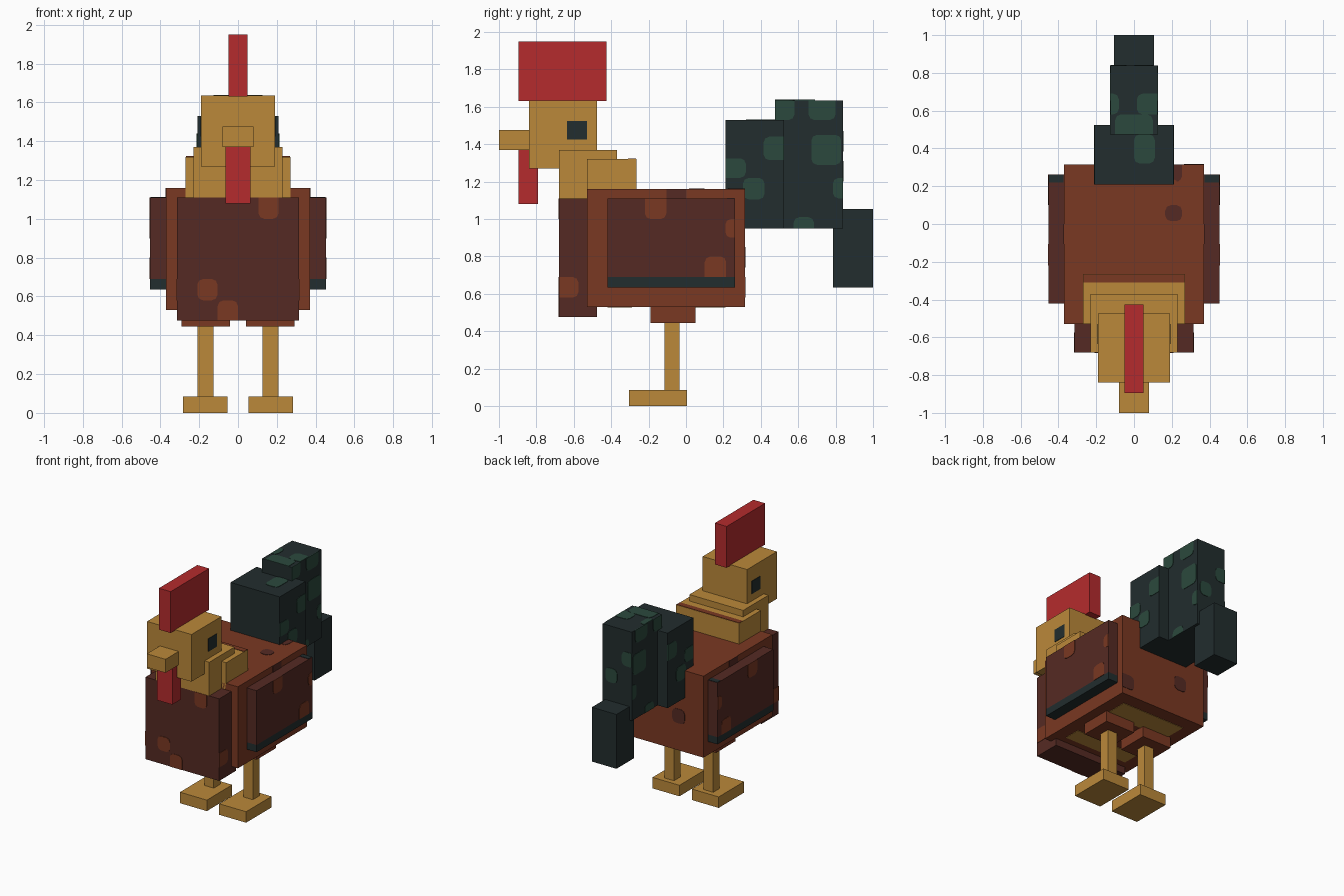
import bpy, bmesh
from mathutils import Vector

if "Cube" in bpy.data.objects:
    bpy.data.objects.remove(bpy.data.objects["Cube"], do_unlink=True)


def material(name, hex_code):
    srgb = [int(hex_code[i:i + 2], 16) / 255 for i in (0, 2, 4)]
    rgba = [c / 12.92 if c < 0.04 else ((c + 0.055) / 1.055) ** 2.4 for c in srgb] + [1]
    m = bpy.data.materials.new(name)
    m.use_nodes = True
    m.diffuse_color = rgba
    m.node_tree.nodes["Principled BSDF"].inputs["Base Color"].default_value = rgba
    return m


RED = material("comb red", "b52b2d")
TAN = material("golden tan", "bb893a")
RUST = material("rust brown", "7a3822")
DARK = material("dark brown", "552a23")
TEAL = material("blackish teal", "222d2e")
GREEN = material("tail green", "2b493d")


def finish(name, bm, mat):
    mesh = bpy.data.meshes.new(name)
    bmesh.ops.recalc_face_normals(bm, faces=bm.faces)
    bm.to_mesh(mesh)
    bm.free()
    mesh.materials.append(mat)
    obj = bpy.data.objects.new(name, mesh)
    bpy.context.collection.objects.link(obj)
    return obj


def box(name, mat, x, y, z):
    """Box from (min, max) ranges."""
    bm = bmesh.new()
    bmesh.ops.create_cube(bm, size=1)
    for v in bm.verts:
        v.co = Vector([(a + b) / 2 + c * (b - a) for c, (a, b) in zip(v.co, (x, y, z))])
    return finish(name, bm, mat)


def centred(name, mat, half, y, z):
    return box(name, mat, (-half, half), y, z)


def pair(name, mat, x, y, z):
    box("left_" + name, mat, x, y, z)
    box("right_" + name, mat, (-x[1], -x[0]), y, z)


def spots(name, mat, axis, level, rects, limits, mirror=False):
    """Thin rounded plates on the plane axis = level; corners at the limits stay square."""
    axes = [i for i in range(3) if i != axis]
    bm = bmesh.new()
    for u0, u1, v0, v1 in rects:
        for side in ((1, -1) if mirror else (1,)):
            ring = []
            for u, v, su, sv in ((u0, v0, 1, 1), (u1, v0, -1, 1), (u1, v1, -1, -1), (u0, v1, 1, -1)):
                at_edge = any(abs(c - l) < 0.01 for c, lim in ((u, limits[:2]), (v, limits[2:])) for l in lim)
                r = 0 if at_edge else 0.03
                arc = [(u, v + sv * r), (u + su * r * 0.3, v + sv * r * 0.3), (u + su * r, v)]
                if su != sv:
                    arc.reverse()
                ring += arc if r else arc[:1]
            layers = []
            for depth in (-0.003, 0.003):
                verts = []
                for u, v in ring:
                    co = Vector()
                    co[axis] = level * side + depth
                    co[axes[0]], co[axes[1]] = u, v
                    verts.append(bm.verts.new(co))
                bm.faces.new(verts)
                layers.append(verts)
            low, high = layers
            for i in range(len(low)):
                j = (i + 1) % len(low)
                bm.faces.new((low[i], low[j], high[j], high[i]))
    finish(name, bm, mat)


# Head
centred("comb", RED, 0.05, (-0.895, -0.425), (1.63, 1.95))
centred("head", TAN, 0.19, (-0.84, -0.475), (1.27, 1.635))
centred("beak", TAN, 0.08, (-1.0, -0.84), (1.37, 1.475))
centred("wattle", RED, 0.065, (-0.895, -0.79), (1.08, 1.37))
pair("eye", TEAL, (0.187, 0.193), (-0.635, -0.53), (1.425, 1.525))

# Neck
centred("neck_front", TAN, 0.23, (-0.68, -0.37), (1.11, 1.37))
centred("neck_back", TAN, 0.27, (-0.53, -0.265), (1.11, 1.32))
centred("neck_trim", RUST, 0.268, (-0.31, -0.267), (1.317, 1.323))

# Body and breast
centred("body", RUST, 0.37, (-0.53, 0.315), (0.53, 1.16))
centred("breast", DARK, 0.315, (-0.68, -0.475), (0.475, 1.11))
centred("belly_rear", TAN, 0.27, (0.02, 0.21), (0.527, 0.533))
centred("belly_front", TAN, 0.27, (-0.42, -0.29), (0.527, 0.533))
spots("breast_spots", RUST, 1, -0.68,
      [(0.105, 0.21, 1.0, 1.11), (-0.21, -0.105, 0.58, 0.69), (-0.105, 0, 0.475, 0.58)],
      (-0.315, 0.315, 0.475, 1.11))
spots("breast_side_spots", RUST, 0, 0.315, [(-0.68, -0.575, 0.58, 0.69)],
      (-0.68, -0.475, 0.475, 1.11), True)
spots("back_spots", DARK, 2, 1.16,
      [(0.165, 0.255, 0.015, 0.1), (0.205, 0.255, 0.225, 0.315)], (-0.37, 0.37, -0.53, 0.315))
spots("body_side_spots", DARK, 0, 0.37, [(-0.105, 0, 1.05, 1.16)],
      (-0.53, 0.315, 0.53, 1.16), True)
spots("rump_spots", DARK, 1, 0.315,
      [(-0.21, -0.105, 0.74, 0.85), (0.265, 0.37, 0.58, 0.69)], (-0.37, 0.37, 0.53, 1.16))

# Wings with dark feather tips
pair("wing", DARK, (0.37, 0.453), (-0.42, 0.262), (0.69, 1.11))
pair("wing_tip", TEAL, (0.37, 0.453), (-0.42, 0.262), (0.635, 0.69))
pair("wing_rear_trim", TEAL, (0.373, 0.45), (0.22, 0.26), (1.107, 1.113))
spots("wing_spots", RUST, 0, 0.453,
      [(-0.22, -0.105, 1.0, 1.11), (0.21, 0.262, 0.9, 1.0), (0.1, 0.215, 0.69, 0.8)],
      (-0.42, 0.262, 0.69, 1.11), True)

# Legs
pair("thigh", RUST, (0.042, 0.292), (-0.19, 0.05), (0.445, 0.53))
pair("leg", TAN, (0.127, 0.208), (-0.115, -0.035), (0.085, 0.445))
pair("foot", TAN, (0.053, 0.283), (-0.305, 0.005), (0, 0.085))

# Tail
centred("tail_base", TEAL, 0.21, (0.21, 0.525), (0.95, 1.53))
centred("tail_middle", TEAL, 0.125, (0.475, 0.84), (0.95, 1.635))
centred("tail_end", TEAL, 0.105, (0.787, 1.0), (0.635, 1.055))
spots("tail_base_spots", GREEN, 0, 0.21,
      [(0.415, 0.525, 1.315, 1.44), (0.21, 0.32, 1.22, 1.325), (0.305, 0.42, 1.105, 1.22)],
      (0.21, 0.525, 0.95, 1.53), True)
spots("tail_middle_spots", GREEN, 0, 0.125,
      [(0.475, 0.58, 1.53, 1.635), (0.655, 0.8, 1.53, 1.635), (0.67, 0.83, 1.29, 1.45),
       (0.575, 0.685, 0.95, 1.01), (0.785, 0.84, 1.11, 1.22)],
      (0.475, 0.84, 0.95, 1.635), True)
spots("tail_base_top_spots", GREEN, 2, 1.53, [(0, 0.11, 0.32, 0.475)], (-0.21, 0.21, 0.21, 0.525))
spots("tail_middle_top_spots", GREEN, 2, 1.635,
      [(-0.125, -0.08, 0.58, 0.69), (0.015, 0.125, 0.58, 0.69), (-0.1, 0.1, 0.475, 0.58)],
      (-0.125, 0.125, 0.475, 0.84))
spots("tail_rear_spots", GREEN, 1, 0.84,
      [(-0.125, -0.04, 1.36, 1.47), (0, 0.1, 1.2, 1.31)], (-0.125, 0.125, 0.95, 1.635))
